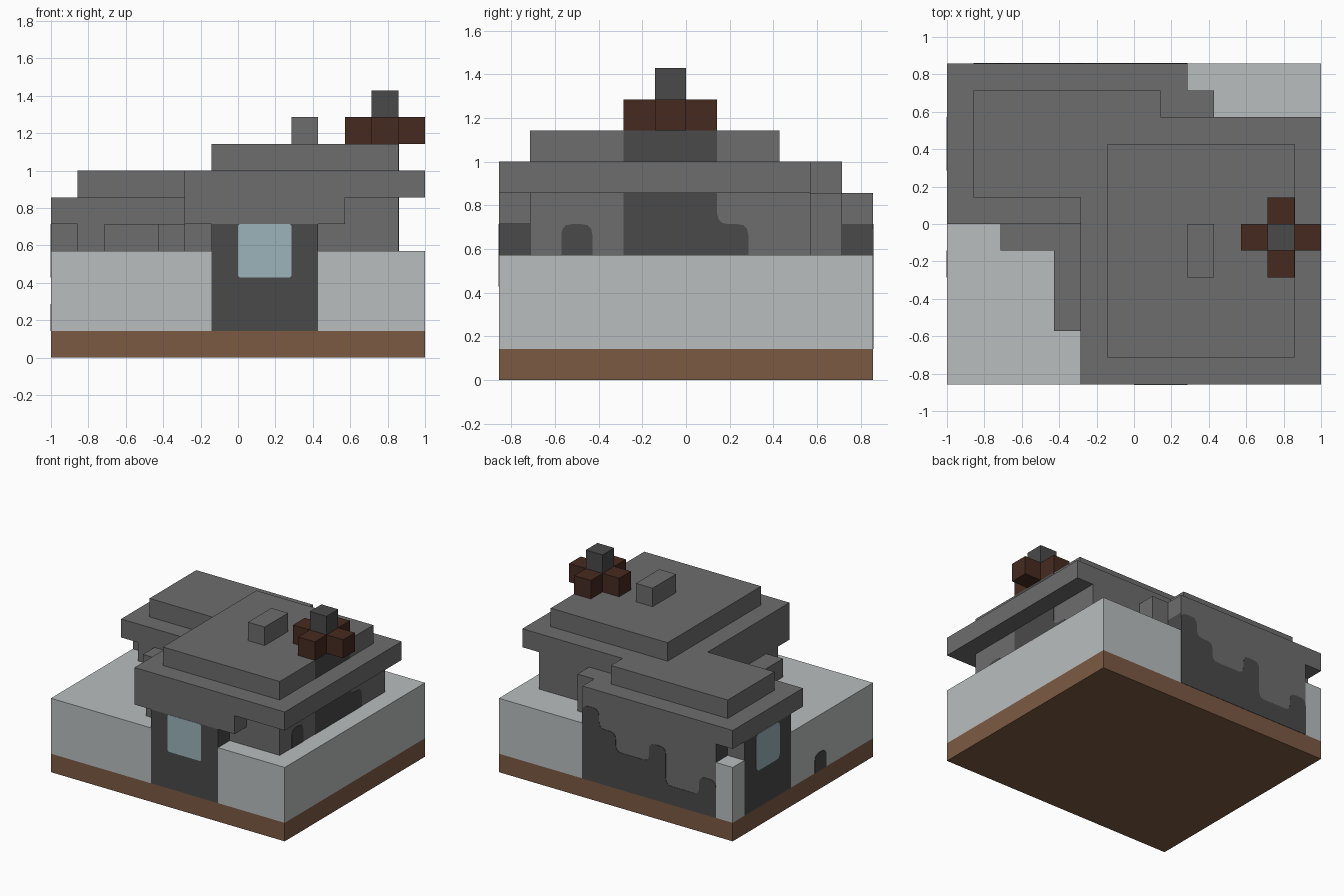
import bpy
from mathutils import Vector

if "Cube" in bpy.data.objects:
    bpy.data.objects.remove(bpy.data.objects["Cube"], do_unlink=True)

U = 1 / 7            # one building block
THIN = 0.02          # plate thickness in blocks


def material(name, r, g, b):
    m = bpy.data.materials.new(name)
    m.use_nodes = True
    m.diffuse_color = (r, g, b, 1)
    m.node_tree.nodes["Principled BSDF"].inputs["Base Color"].default_value = (r, g, b, 1)
    return m


GREY = material("roof grey", .153, .153, .153)
DARK = material("wall dark grey", .0685, .0685, .0685)
SNOW = material("pale snow", .491, .515, .515)
EARTH = material("earth brown", .202, .102, .056)
WOOD = material("dark wood", .061, .023, .0144)
GLASS = material("window blue", .328, .451, .497)


def solid(name, ring, offset, *mats):
    """Extrude a closed ring of points along an offset vector."""
    n = len(ring)
    offset = Vector(offset)
    verts = [Vector(p) * U for p in ring] + [(Vector(p) + offset) * U for p in ring]
    faces = [list(range(n))[::-1], list(range(n, 2 * n))]
    faces += [[i, (i + 1) % n, (i + 1) % n + n, i + n] for i in range(n)]
    mesh = bpy.data.meshes.new(name)
    mesh.from_pydata(verts, [], faces)
    for m in mats:
        mesh.materials.append(m)
    obj = bpy.data.objects.new(name, mesh)
    bpy.context.collection.objects.link(obj)
    # make all normals point outward
    import bmesh
    bm = bmesh.new()
    bm.from_mesh(mesh)
    bmesh.ops.recalc_face_normals(bm, faces=bm.faces)
    bm.to_mesh(mesh)
    bm.free()
    return obj


def prism(name, outline, z0, z1, *mats):
    return solid(name, [(x, y, z0) for x, y in outline], (0, 0, z1 - z0), *mats)


def box(name, x, y, z, *mats):
    outline = [(x[0], y[0]), (x[1], y[0]), (x[1], y[1]), (x[0], y[1])]
    return prism(name, outline, z[0], z[1], *mats)


def dark_sides(obj):
    """Use the second material on faces that look along x."""
    for p in obj.data.polygons:
        p.material_index = int(abs(p.normal.x) > 0.5)


def rounded(points, r, keep_base):
    """Round the corners of a 2D outline, optionally leaving the lowest ones sharp."""
    low = min(p[1] for p in points)
    pts = [Vector(p) for p in points]
    out = []
    for i, p in enumerate(pts):
        if r == 0 or (keep_base and p.y == low):
            out.append(p)
            continue
        a = p + (pts[i - 1] - p).normalized() * r
        c = p + (pts[(i + 1) % len(pts)] - p).normalized() * r
        for t in (0, .33, .67, 1):
            out.append(a * (1 - t) ** 2 + p * 2 * t * (1 - t) + c * t * t)
    return out


def plate(name, axis, side, at, points, mat, r=0.35, keep_base=True):
    """Thin plate on a wall facing along an axis; points are (across, height)."""
    ring = rounded(points, r, keep_base)
    if axis == "x":
        solid(name, [(at, p.x, p.y) for p in ring], (side * THIN, 0, 0), mat)
    else:
        solid(name, [(p.x, at, p.y) for p in ring], (0, side * THIN, 0), mat)


def rect(a, b, z0, z1):
    return [(a, z0), (b, z0), (b, z1), (a, z1)]


# Ground and the snow bank around the buried house
box("ground", (-7, 7), (-6, 6), (0, 1), EARTH)
prism("snow_bank", [(-7, -6), (-1, -6), (-1, -5), (3, -5), (3, -6), (7, -6), (7, 6),
                    (2, 6), (2, 1), (-7, 1)], 1, 4, SNOW)
box("snow_corner", (-7, -6), (5, 6), (1, 4), SNOW)

# Walls
box("main_wall", (-2, 6), (-5, 4), (4, 6), GREY)
box("porch", (-1, 3), (-6, -5), (1, 5), DARK)
dark_sides(box("wing_wall", (-6, 2), (0, 6), (1, 5), GREY, DARK))
dark_sides(box("wing_bay", (-7, -6), (1, 5), (1, 5), GREY, DARK))

# Roof layers
prism("wing_eave", [(-7, 0), (2, 0), (2, 4), (3, 4), (3, 5), (2, 5), (2, 6), (-7, 6)], 5, 6, GREY)
box("porch_eave", (-2, 4), (-6, -5), (5, 6), GREY)
prism("roof", [(-2, -6), (7, -6), (7, 4), (1, 4), (1, 5), (-6, 5), (-6, 1), (-2, 1)], 6, 7, GREY)
box("roof_top", (-1, 6), (-5, 3), (7, 8), GREY)
box("roof_block", (2, 3), (-2, 0), (8, 9), GREY)

# Rubble leaning against the walls
box("back_rubble", (2, 3), (4, 5), (4, 5), GREY)
prism("front_rubble", [(-5, -1), (-3, -1), (-3, -4), (-2, -4), (-2, 0), (-5, 0)], 4, 5, GREY)

# Chimney post with four wooden blocks around it
box("chimney", (5, 6), (-1, 0), (8, 10), DARK)
for i, (dx, dy) in enumerate([(1, 0), (-1, 0), (0, 1), (0, -1)]):
    box(f"chimney_block_{i + 1}", (5 + dx, 6 + dx), (dy - 1, dy), (8, 9), WOOD)

# Windows
plate("front_window", "y", -1, -6, rect(0, 2, 3, 5), GLASS, 0.1, False)
plate("side_window", "x", -1, -7, rect(2, 4, 3, 5), GLASS, 0.25, False)

# Dark wall patches
plate("back_patch", "y", 1, 6, [(2, 1), (2, 5), (1, 5), (1, 4), (0, 4), (0, 3), (-2, 3), (-2, 4),
                                (-3, 4), (-3, 2), (-5, 2), (-5, 3), (-6, 3), (-6, 1)], DARK)
plate("right_patch", "x", 1, 6, [(-2, 4), (2, 4), (2, 5), (1, 5), (1, 6.4), (-2, 6.4)], DARK)
plate("right_small_patch", "x", 1, 6, rect(-4, -3, 4, 5), DARK)
plate("roof_patch", "x", 1, 6, rect(-2, 1, 7, 8), DARK, 0)
plate("snow_patch", "x", -1, -7, rect(-2, -1, 1, 2), DARK)
